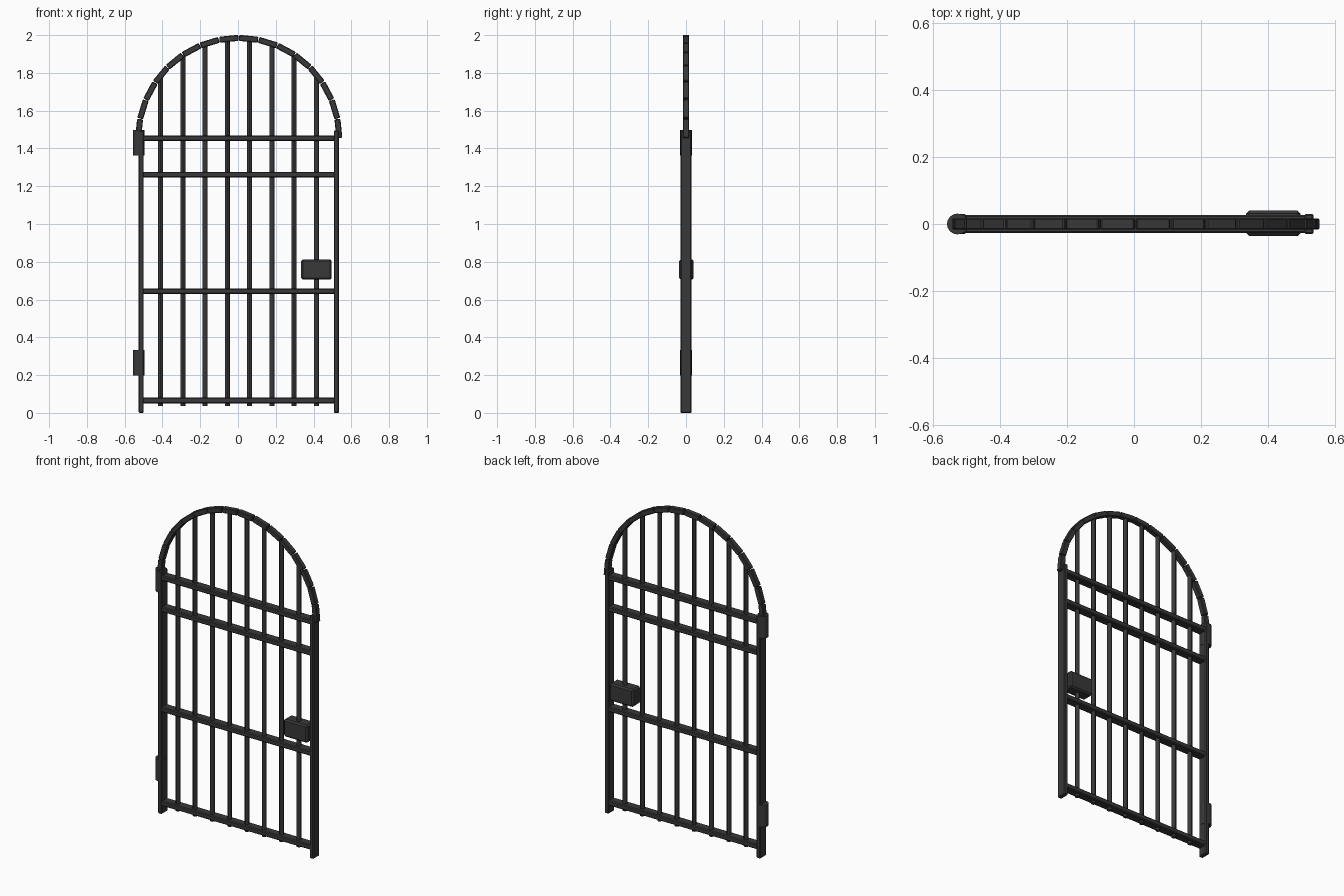
import bpy, math

if "Cube" in bpy.data.objects:
    bpy.data.objects.remove(bpy.data.objects["Cube"])

iron = bpy.data.materials.new("dark_iron")
iron.diffuse_color = (0.04, 0.04, 0.04, 1)
iron.use_nodes = True
iron.node_tree.nodes["Principled BSDF"].inputs["Base Color"].default_value = iron.diffuse_color


def box(name, loc, size, bevel=0.005, rot_y=0.0):
    bpy.ops.mesh.primitive_cube_add(size=1, location=loc, rotation=(0, rot_y, 0))
    o = bpy.context.object
    o.name = name
    o.scale = size
    bpy.ops.object.transform_apply(location=False, rotation=False, scale=True)
    m = o.modifiers.new("bevel", 'BEVEL')
    m.width = bevel
    m.segments = 1
    o.data.materials.append(iron)
    return o


def rod(name, x, z0, z1, r, sides):
    bpy.ops.mesh.primitive_cylinder_add(vertices=sides, radius=r, depth=z1 - z0,
                                        location=(x, 0, (z0 + z1) / 2))
    o = bpy.context.object
    o.name = name
    bpy.ops.object.shade_smooth_by_angle()
    o.data.materials.append(iron)
    return o


# Side posts
for side, x in (("left", -0.513), ("right", 0.521)):
    box(side + "_post", (x, 0, 0.748), (0.028, 0.06, 1.496))

# Horizontal rails
for i, z in enumerate((0.066, 0.644, 1.261, 1.454)):
    box(f"rail_{i + 1}", (0.004, 0, z), (1.02, 0.054, 0.031))

# Arch made of short straight segments
CX, CZ, R, N = 0.004, 1.453, 0.53, 16
for i in range(N):
    a = math.pi * (i + 0.5) / N
    box(f"arch_segment_{i + 1}",
        (CX + R * math.cos(a), 0, CZ + R * math.sin(a)),
        (0.101, 0.034, 0.032), 0.004, math.pi / 2 - a)

# Vertical bars reaching up to the arch
for i in range(8):
    x = -0.41 + 0.1179 * i
    top = CZ + math.sqrt(R * R - (x - CX) ** 2)
    rod(f"bar_{i + 1}", x, 0.037, top, 0.0135, 12)

# Hinge barrels on the left post
for name, z in (("lower_hinge", 0.199), ("upper_hinge", 1.362)):
    rod(name, -0.526, z, z + 0.135, 0.031, 16)

# Lock box
box("lock_box", (0.415, 0.002, 0.759), (0.162, 0.076, 0.108), 0.009)
